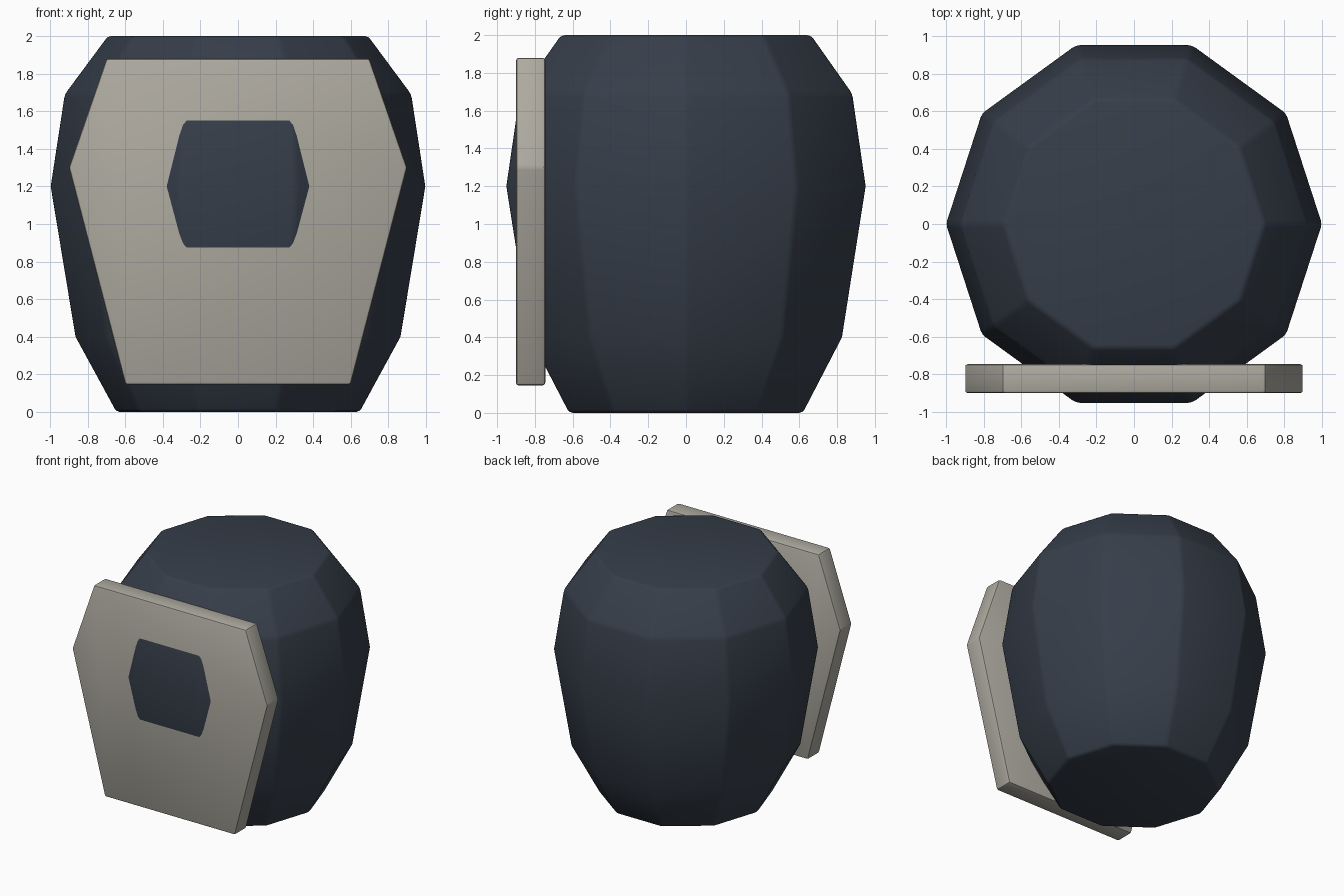
import bpy
import bmesh
from math import cos, sin, pi, radians

cube = bpy.data.objects.get("Cube")
if cube:
    bpy.data.objects.remove(cube, do_unlink=True)


def material(name, rgb):
    mat = bpy.data.materials.new(name)
    mat.use_nodes = True
    mat.diffuse_color = (*rgb, 1)
    mat.node_tree.nodes["Principled BSDF"].inputs["Base Color"].default_value = (*rgb, 1)
    return mat


def loft(name, rings, mat, bevel):
    """Join stacked rings of points into a closed solid with softened edges."""
    bm = bmesh.new()
    loops = [[bm.verts.new(p) for p in ring] for ring in rings]
    for low, high in zip(loops, loops[1:]):
        for i in range(len(low)):
            j = (i + 1) % len(low)
            bm.faces.new((low[i], low[j], high[j], high[i]))
    bm.faces.new(loops[0])
    bm.faces.new(loops[-1])
    bmesh.ops.recalc_face_normals(bm, faces=bm.faces)
    mesh = bpy.data.meshes.new(name)
    bm.to_mesh(mesh)
    bm.free()
    mesh.materials.append(mat)
    obj = bpy.data.objects.new(name, mesh)
    bpy.context.collection.objects.link(obj)

    mod = obj.modifiers.new("soft_edges", "BEVEL")
    mod.width = bevel
    mod.segments = 2
    mod.limit_method = "ANGLE"
    mod.angle_limit = radians(25)
    bpy.ops.object.select_all(action="DESELECT")
    obj.select_set(True)
    bpy.context.view_layer.objects.active = obj
    bpy.ops.object.modifier_apply(modifier=mod.name)
    bpy.ops.object.shade_smooth_by_angle(angle=radians(30))
    return obj


slate = material("dark_slate", (0.037, 0.048, 0.068))
stone = material("warm_grey", (0.42, 0.40, 0.35))

# Ten-sided barrel body: (radius, height)
profile = [(0.65, 0), (0.868, 0.4), (1.0, 1.2), (0.925, 1.69), (0.695, 2.0)]
sides = 10
loft("barrel_body",
     [[(r * cos(2 * pi * i / sides), r * sin(2 * pi * i / sides), z)
       for i in range(sides)] for r, z in profile],
     slate, 0.02)

# Six-sided front plate, pierced by the belly of the barrel
half = [(0.6, 0.145), (0.9, 1.3), (0.7, 1.88)]
outline = half + [(-x, z) for x, z in reversed(half)]
loft("front_plate",
     [[(x, y, z) for x, z in outline] for y in (-0.9, -0.745)],
     stone, 0.015)
